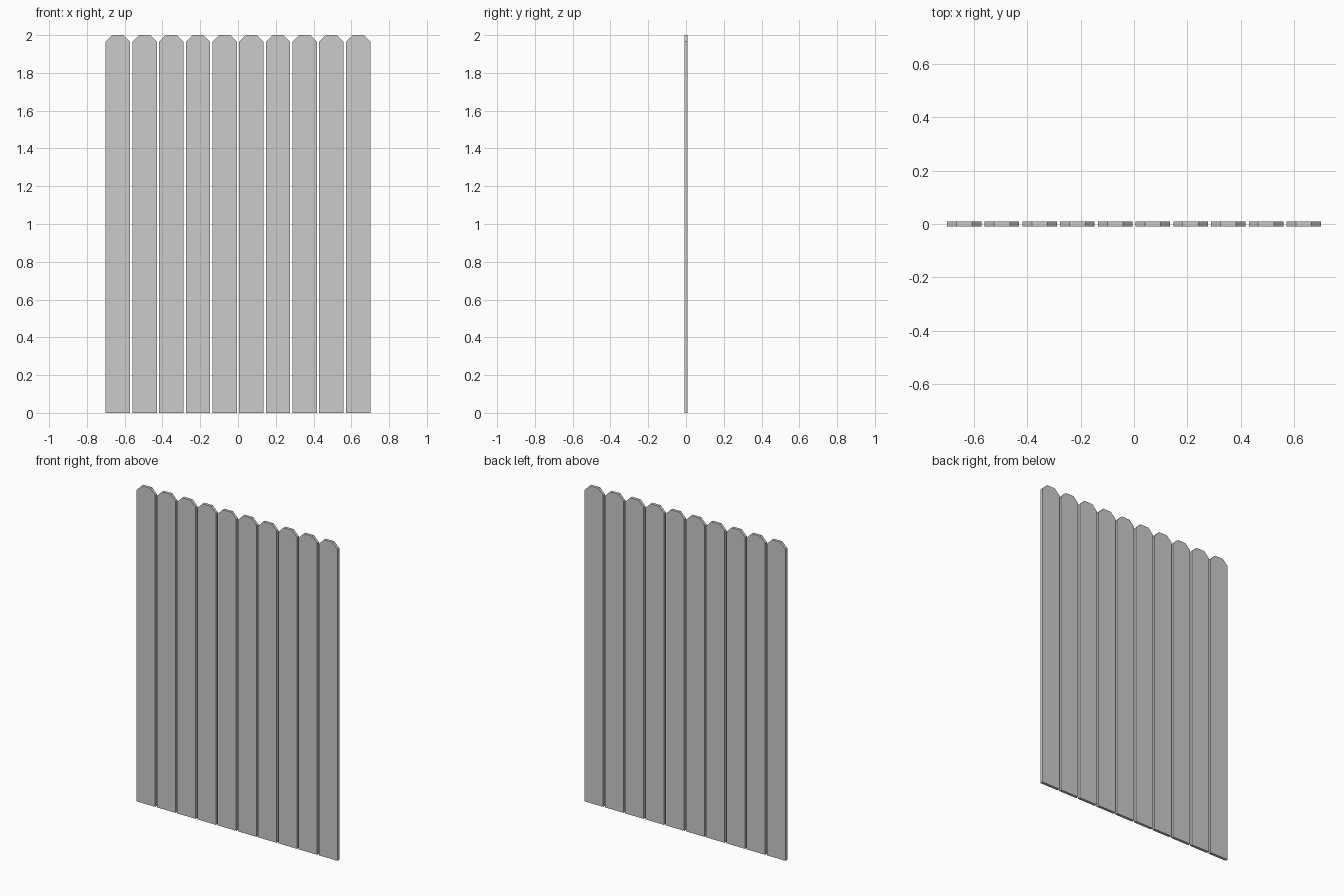
import bpy

if "Cube" in bpy.data.objects:
    bpy.data.objects.remove(bpy.data.objects["Cube"])

COUNT = 10
PITCH = 0.1413
WIDTH = 0.129
THICK = 0.018
HEIGHT = 2.0
CHAMFER = 0.035


def picket(name, cx):
    """Flat board with clipped top corners (dog-ear), extruded along y."""
    h = WIDTH / 2
    profile = [(-h, 0), (h, 0), (h, HEIGHT - CHAMFER), (h - CHAMFER, HEIGHT),
               (CHAMFER - h, HEIGHT), (-h, HEIGHT - CHAMFER)]
    n = len(profile)
    verts = [(x, y, z) for y in (-THICK / 2, THICK / 2) for x, z in profile]
    faces = [tuple(range(n)), tuple(reversed(range(n, 2 * n)))]
    faces += [(i, i + n, (i + 1) % n + n, (i + 1) % n) for i in range(n)]
    mesh = bpy.data.meshes.new(name)
    mesh.from_pydata(verts, [], faces)
    obj = bpy.data.objects.new(name, mesh)
    obj.location.x = cx
    bpy.context.collection.objects.link(obj)
    return obj


# Row of evenly spaced fence boards
for i in range(COUNT):
    picket(f"fence_board_{i + 1}", (i - (COUNT - 1) / 2) * PITCH)
